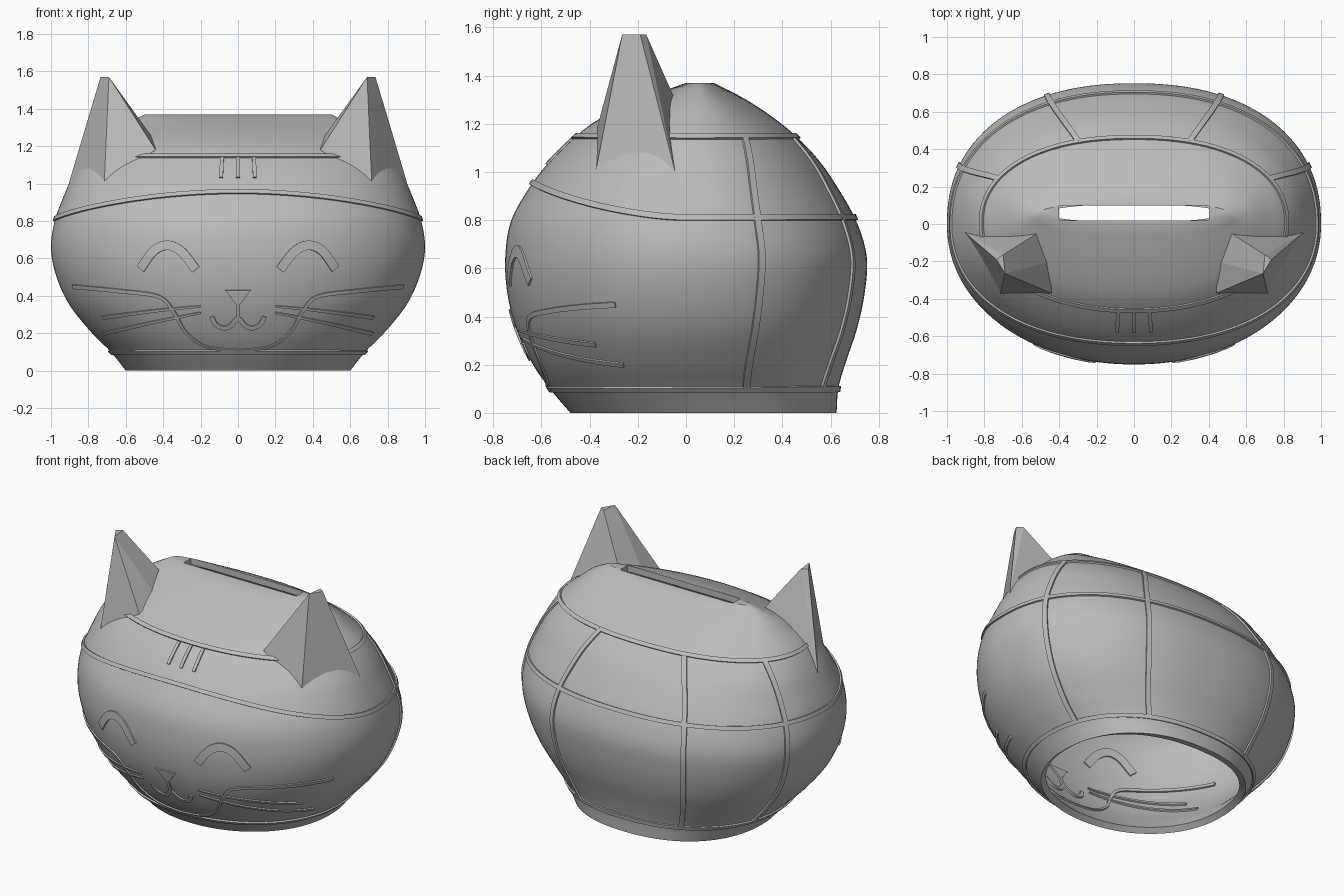
import bpy, bmesh
from math import sin, cos, atan2, tan, pi, radians
from mathutils import Vector

if "Cube" in bpy.data.objects:
    bpy.data.objects.remove(bpy.data.objects["Cube"])

GREY = bpy.data.materials.new("matte grey")
GREY.use_nodes = True
COLOUR = (0.5, 0.5, 0.5, 1)
GREY.diffuse_color = COLOUR
GREY.node_tree.nodes["Principled BSDF"].inputs["Base Color"].default_value = COLOUR

# body profile: height, half width, front y, back y
PROFILE = [(0, .60, -.48, .625), (.1, .68, -.565, .632), (.2, .78, -.635, .66),
           (.35, .90, -.705, .71), (.5, .97, -.742, .742), (.65, 1.0, -.75, .75),
           (.8, .98, -.725, .705), (.95, .925, -.64, .62), (1.05, .878, -.56, .55),
           (1.15, .81, -.455, .455), (1.22, .73, -.36, .37), (1.3, .63, -.19, .25),
           (1.37, .5, .0, .115)]
# roundness of the front and back halves (2 is a plain ellipse)
FRONT_POWER, BACK_POWER = 2.07, 2.25


def catmull(a, b, c, d, u):
    return b + (c - a) * (u / 2) + (a * 2 - b * 5 + c * 4 - d) * (u * u / 2) \
        + (b * 3 - a - c * 3 + d) * (u ** 3 / 2)


def shape(z):
    """Half width, front and back of the body at height z."""
    z = min(max(z, 0), PROFILE[-1][0])
    i = max(k for k in range(len(PROFILE) - 1) if PROFILE[k][0] <= z)
    p, q = PROFILE[i], PROFILE[i + 1]
    h = q[0] - p[0]
    u = (z - p[0]) / h
    before, after = PROFILE[max(i - 1, 0)], PROFILE[min(i + 2, len(PROFILE) - 1)]
    out = []
    for k in (1, 2, 3):
        m0 = (q[k] - before[k]) / (q[0] - before[0]) * h
        m1 = (after[k] - p[k]) / (after[0] - p[0]) * h
        out.append(p[k] + u * m0 + u * u * (3 * (q[k] - p[k]) - 2 * m0 - m1)
                   + u ** 3 * (m0 + m1 - 2 * (q[k] - p[k])))
    return out


def surf(t, z):
    w, f, b = shape(z)
    c, s = cos(t), sin(t)
    n = BACK_POWER if s > 0 else FRONT_POWER
    k = (abs(c) ** n + abs(s) ** n) ** (-1 / n)
    return Vector((w * c * k, (f + b) / 2 + (b - f) / 2 * s * k, z))


def normal(t, z):
    e = .004
    return (surf(t + e, z) - surf(t - e, z)).cross(surf(t, z + e) - surf(t, z - e)).normalized()


def finish(name, bm, smooth=True, shell=0):
    bmesh.ops.recalc_face_normals(bm, faces=bm.faces)
    me = bpy.data.meshes.new(name)
    bm.to_mesh(me)
    bm.free()
    ob = bpy.data.objects.new(name, me)
    bpy.context.collection.objects.link(ob)
    me.materials.append(GREY)
    bpy.ops.object.select_all(action='DESELECT')
    ob.select_set(True)
    bpy.context.view_layer.objects.active = ob
    if shell:
        wall = ob.modifiers.new("shell", 'SOLIDIFY')
        wall.thickness = shell
        wall.offset = -1
        bpy.ops.object.modifier_apply(modifier=wall.name)
    if smooth:
        bpy.ops.object.shade_smooth_by_angle(angle=radians(35))


def loft(bm, rings):
    n = len(rings[0])
    for a, b in zip(rings, rings[1:]):
        for j in range(n):
            k = (j + 1) % n
            bm.faces.new((a[j], a[k], b[k], b[j]))


# hollow body, open underneath, with a coin slot on top
bm = bmesh.new()
SEG, ROWS, TOP = 128, 56, PROFILE[-1][0]
rings = [[bm.verts.new(surf(2 * pi * j / SEG, TOP * i / ROWS)) for j in range(SEG)]
         for i in range(ROWS + 1)]
rings.append([bm.verts.new((min(max(v.co.x, -.4), .4), min(max(v.co.y, .02), .1), TOP))
              for v in rings[-1]])
loft(bm, rings)
finish("body", bm, shell=.04)


def ribbon(name, path, w0, w1=None, raised=.01, depth=.02, closed=False):
    """Thin raised strip following (angle, height) points on the body."""
    w1 = w0 if w1 is None else w1
    bm = bmesh.new()
    pts = [surf(*p) for p in path]
    n = len(pts)
    rings = []
    for i, p in enumerate(pts):
        if closed:
            along = pts[(i + 1) % n] - pts[i - 1]
        else:
            along = pts[min(i + 1, n - 1)] - pts[max(i - 1, 0)]
        nor = normal(*path[i])
        side = nor.cross(along).normalized() * (w0 + (w1 - w0) * i / (n - 1)) / 2
        rings.append([bm.verts.new(p + side * s + nor * h) for s, h in
                      ((-1, -depth), (-1, raised), (1, raised), (1, -depth))])
    if closed:
        rings.append(rings[0])
    loft(bm, rings)
    if not closed:
        bm.faces.new(rings[0])
        bm.faces.new(rings[-1])
    finish(name, bm)


def front_angle(x, z):
    """Angle at which the front of the body reaches x at height z."""
    r = max(-1, min(1, x / shape(z)[0]))
    return -atan2((1 - abs(r) ** FRONT_POWER) ** (1 / FRONT_POWER), r)


def front_path(pts, steps=8):
    """Smooth curve through (x, z) points, laid on the front of the body."""
    pts = [Vector(p) for p in pts]
    out = []
    for i in range(len(pts) - 1):
        quad = (pts[max(i - 1, 0)], pts[i], pts[i + 1], pts[min(i + 2, len(pts) - 1)])
        out += [catmull(*quad, k / steps) for k in range(steps)]
    out.append(pts[-1])
    return [(front_angle(p.x, p.y), p.y) for p in out]


def face_line(name, pts, w0, w1=None):
    ribbon(name, front_path(pts), w0, w1, raised=.008, depth=.05)


# seams running around the body
circle = [2 * pi * i / 128 for i in range(128)]
ribbon("base_seam", [(t, .1) for t in circle], .025, closed=True)
ribbon("middle_seam", [(t, .81 + .145 * max(0, -sin(t)) ** 1.6) for t in circle], .025, closed=True)
ribbon("crown_seam", [(t, 1.145) for t in circle], .025, closed=True)

# upright seams on the back and sides, each in a vertical plane
for side, label in ((1, "left"), (-1, "right")):
    for name, heading in (("side", 18.5), ("back", 56)):
        path = []
        for i in range(33):
            z = .1 + 1.045 * i / 32
            w, f, b = shape(z)
            t = atan2(tan(radians(heading)) * w, (b - f) / 2)
            path.append((t if side > 0 else pi - t, z))
        ribbon(f"{label}_{name}_seam", path, .03)

# closed eyes, whiskers and cheeks
for s, label in ((1, "left"), (-1, "right")):
    def flip(*pts):
        return [(s * x, z) for x, z in pts]
    face_line(label + "_eye", flip((.52, .545), (.45, .64), (.375, .67), (.30, .635), (.225, .54)), .05)
    face_line(label + "_cheek", flip((.88, .45), (.62, .425), (.42, .395), (.34, .31),
                                     (.28, .21), (.17, .13), (0, .11)), .024, .012)
    face_line(label + "_middle_whisker", flip((.72, .285), (.45, .32), (.2, .345)), .022, .01)
    face_line(label + "_lower_whisker", flip((.715, .20), (.45, .26), (.2, .31)), .022, .01)

# nose, mouth and forehead stripes
face_line("nose", [(0, .43), (0, .355)], .14, .015)
face_line("nose_line", [(0, .36), (0, .275)], .02)
face_line("mouth", [(-.14, .29), (-.12, .25), (-.08, .23), (-.04, .24), (0, .28),
                    (.04, .24), (.08, .23), (.12, .25), (.14, .29)], .025)
for x, label in ((-.09, "right"), (0, "middle"), (.09, "left")):
    face_line(label + "_forehead_stripe", [(x, 1.03), (x * .95, 1.135)], .02)

# faceted pointed ears
EAR = [(.735, -.19, 1.57), (.70, -.165, 1.57), (.69, -.265, 1.57),
       (.905, -.045, 1.0), (.51, -.045, 1.30), (.445, -.20, 1.23), (.44, -.37, 1.18),
       (.63, -.37, 1.07), (.715, -.375, 1.0), (.60, -.05, 1.15)]
for s, label in ((1, "left"), (-1, "right")):
    bm = bmesh.new()
    for x, y, z in EAR:
        bm.verts.new((s * x, y, z))
    bmesh.ops.convex_hull(bm, input=bm.verts)
    finish(label + "_ear", bm, smooth=False)
